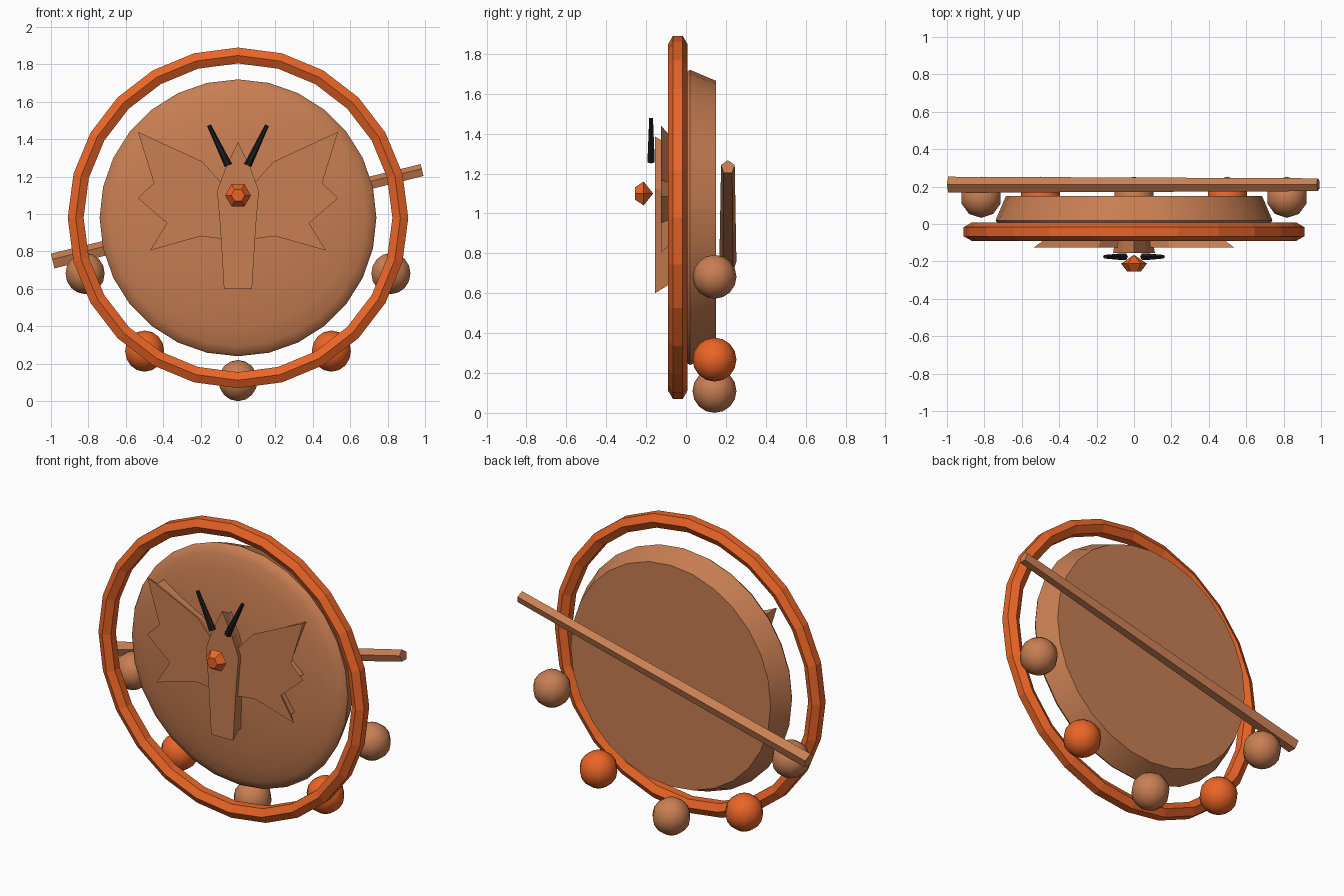
import bpy, bmesh, math
from math import sin, cos, pi, radians
from mathutils import Vector

if "Cube" in bpy.data.objects:
    bpy.data.objects.remove(bpy.data.objects["Cube"])


def material(name, rgb):
    m = bpy.data.materials.new(name)
    m.diffuse_color = (*rgb, 1)
    m.use_nodes = True
    m.node_tree.nodes["Principled BSDF"].inputs["Base Color"].default_value = m.diffuse_color
    return m


TAN = material("tan", (0.58, 0.21, 0.085))
ORANGE = material("orange", (0.83, 0.13, 0.02))
BLACK = material("black", (0.012, 0.012, 0.012))
CENTRE = Vector((0, 0, 0.98))


def make(name, bm, mat, smooth=None):
    bmesh.ops.recalc_face_normals(bm, faces=bm.faces[:])
    me = bpy.data.meshes.new(name)
    bm.to_mesh(me)
    bm.free()
    me.materials.append(mat)
    ob = bpy.data.objects.new(name, me)
    bpy.context.collection.objects.link(ob)
    if smooth:
        bpy.ops.object.select_all(action='DESELECT')
        ob.select_set(True)
        bpy.context.view_layer.objects.active = ob
        bpy.ops.object.shade_smooth_by_angle(angle=radians(smooth))
    return ob


def loft(name, rings, mat, closed=False, smooth=None):
    """Skin a list of equally long point loops; cap the ends unless closed."""
    bm = bmesh.new()
    loops = [[bm.verts.new(p) for p in ring] for ring in rings]
    pairs = list(zip(loops, loops[1:])) + ([(loops[-1], loops[0])] if closed else [])
    for a, b in pairs:
        for i in range(len(a)):
            j = (i + 1) % len(a)
            bm.faces.new((a[i], a[j], b[j], b[i]))
    if not closed:
        bm.faces.new(loops[0])
        bm.faces.new(loops[-1])
    bmesh.ops.remove_doubles(bm, verts=bm.verts[:], dist=1e-5)
    return make(name, bm, mat, smooth)


def circle_y(r, y, n, c=CENTRE):
    return [(c.x + r * cos(2 * pi * i / n), y, c.z + r * sin(2 * pi * i / n)) for i in range(n)]


def rod(name, a, b, ra, rb, n, mat):
    """Tapered straight bar lying in the xz plane."""
    a, b = Vector(a), Vector(b)
    d = (b - a).normalized()
    side = Vector((0, 1, 0))
    up = side.cross(d)
    up = up if up.z > 0 else -up

    def ring(c, r):
        return [c + r * (up * cos(2 * pi * i / n) + side * sin(2 * pi * i / n)) for i in range(n)]
    return loft(name, [ring(a, ra), ring(b, rb)], mat)


def plate(name, outline, pivot, layers, mat):
    """Front outline lofted backwards, shrinking towards a pivot."""
    return loft(name, [[(pivot[0] + (x - pivot[0]) * s, y, pivot[1] + (z - pivot[1]) * s)
                        for x, z in outline] for y, s in layers], mat)


# Domed disc: tapered rim and bulging front
dome = [circle_y(0.74 * sin(t), 0.02 - 0.10 * cos(t), 28)
        for t in (radians(a) for a in (8, 22, 38, 54, 68, 80, 90))]
loft("disc", dome + [circle_y(0.685, 0.15, 28)], TAN, smooth=35)

# Outer hoop with hexagonal section
hoop = []
for i in range(24):
    a = 2 * pi * i / 24
    hoop.append([])
    for k in range(6):
        t = pi / 6 + k * pi / 3
        r = 0.868 + 0.049 * cos(t)
        hoop[-1].append((r * cos(a), -0.041 + 0.049 * sin(t), 0.98 + r * sin(a)))
loft("hoop", hoop, ORANGE, closed=True)

# Balls hanging along the lower hoop
for i, deg in enumerate((-70, -35, 0, 35, 70)):
    bm = bmesh.new()
    bmesh.ops.create_uvsphere(bm, u_segments=10, v_segments=8, radius=0.11)
    t = radians(deg)
    bmesh.ops.translate(bm, verts=bm.verts[:],
                        vec=(0.87 * sin(t), 0.143, 0.98 - 0.87 * cos(t)))
    make(f"ball_{i + 1}", bm, ORANGE if i % 2 else TAN, smooth=40)

# Slanted bar behind the disc
rod("back_bar", (-0.99, 0.21, 0.745), (0.985, 0.21, 1.232), 0.045, 0.036, 5, TAN)

# Emblem: wings and central body
wing = [(0.04, 1.12), (0.10, 1.18), (0.19, 1.28), (0.535, 1.44), (0.45, 1.167),
        (0.535, 1.085), (0.38, 0.952), (0.47, 0.805), (0.20, 0.882), (0.04, 0.862)]
for side, s in (("right", 1), ("left", -1)):
    plate(f"wing_{side}", [(s * x, z) for x, z in wing], (s * 0.1, 1.08),
          [(-0.125, 1), (-0.09, 0.89), (-0.02, 0.89)], TAN)
half = [(0.065, 1.25), (0.112, 1.125), (0.095, 0.93), (0.075, 0.6)]
body = [(0, 1.385)] + half + [(-x, z) for x, z in reversed(half)]
plate("emblem_body", body, (0, 1.0), [(-0.155, 1), (-0.09, 0.9), (-0.03, 0.9)], TAN)

# Feelers
for side, s in (("right", 1), ("left", -1)):
    rod(f"feeler_{side}", (s * 0.052, -0.175, 1.26), (s * 0.155, -0.175, 1.475),
        0.021, 0.011, 6, BLACK)

# Faceted gem
g = Vector((0, 0, 1.1))
bm_rings = [circle_y(0.036, -0.255, 6, g), circle_y(0.069, -0.212, 6, g), circle_y(0.002, -0.166, 6, g)]
loft("gem", bm_rings, ORANGE)
